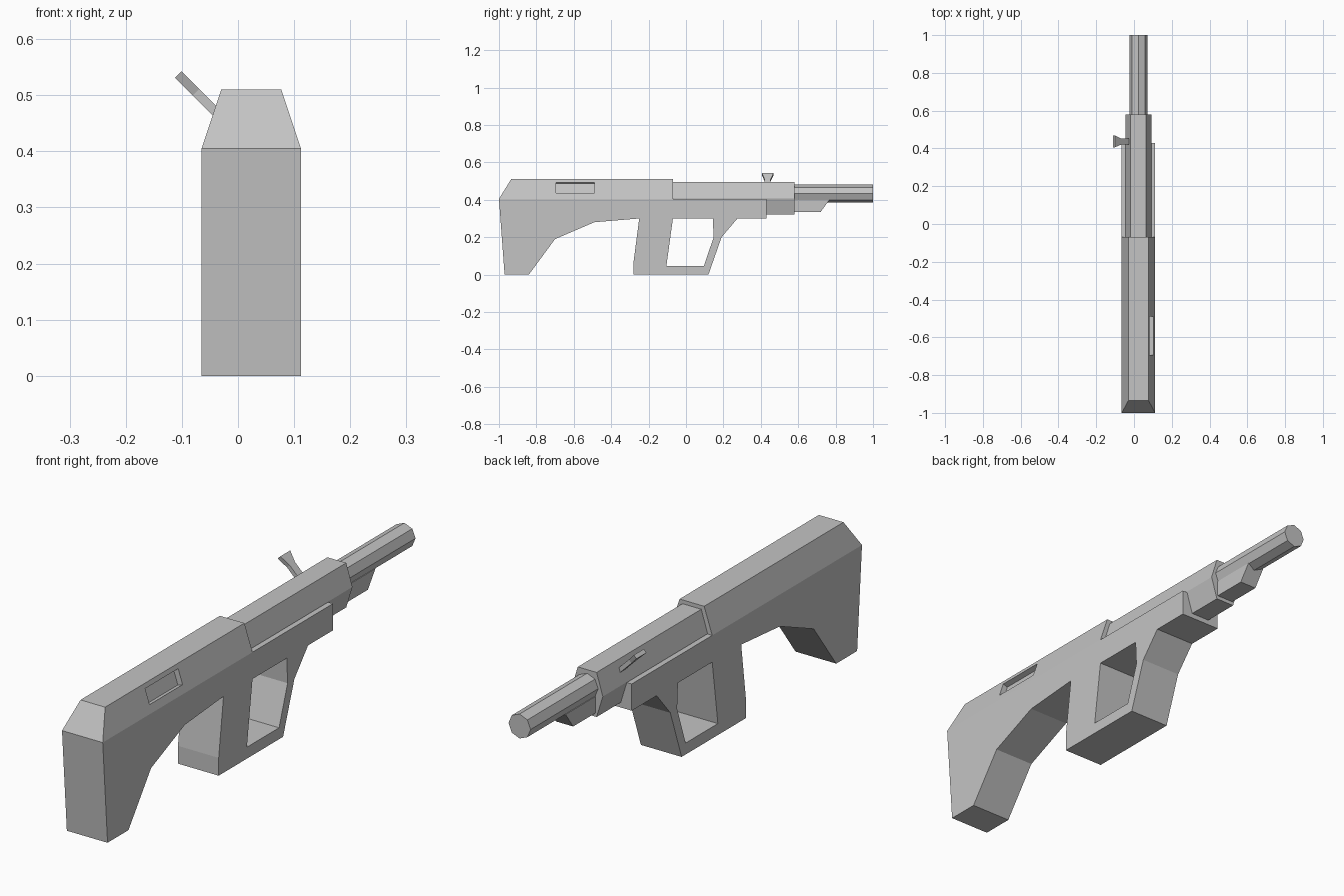
import bpy
import bmesh
import math
from mathutils import Matrix

cube = bpy.data.objects.get("Cube")
if cube:
    bpy.data.objects.remove(cube, do_unlink=True)

MID = 0.0235       # x of the centre plane
HALF = 0.0885      # half width of the body
SHOULDER = 0.405   # height where the roof starts to taper

grey = bpy.data.materials.new("matte grey")
grey.use_nodes = True
colour = (0.55, 0.55, 0.55, 1)
grey.diffuse_color = colour
grey.node_tree.nodes["Principled BSDF"].inputs["Base Color"].default_value = colour


def make_object(name, bm):
    bmesh.ops.recalc_face_normals(bm, faces=bm.faces)
    mesh = bpy.data.meshes.new(name)
    bm.to_mesh(mesh)
    bm.free()
    mesh.materials.append(grey)
    obj = bpy.data.objects.new(name, mesh)
    bpy.context.collection.objects.link(obj)
    return obj


def extrude(points, offset):
    """Closed solid from an outline swept along an offset."""
    bm = bmesh.new()
    face = bm.faces.new([bm.verts.new(p) for p in points])
    out = bmesh.ops.extrude_face_region(bm, geom=[face], use_keep_orig=True)
    verts = [g for g in out["geom"] if isinstance(g, bmesh.types.BMVert)]
    bmesh.ops.translate(bm, verts=verts, vec=offset)
    return bm


def side_prism(outline, half):
    return extrude([(MID - half, y, z) for y, z in outline], (2 * half, 0, 0))


def cut(target, cutter):
    cutter.hide_render = True
    mod = target.modifiers.new("cut", 'BOOLEAN')
    mod.operation = 'DIFFERENCE'
    mod.solver = 'EXACT'
    mod.object = cutter
    bpy.context.view_layer.objects.active = target
    bpy.ops.object.modifier_apply(modifier=mod.name)
    bpy.data.objects.remove(cutter, do_unlink=True)


# Body: stock, grip and guard in one side outline, with a tapered roof
body_outline = [
    (-1, SHOULDER), (-0.97, 0), (-0.84, 0), (-0.7, 0.19), (-0.49, 0.28),
    (-0.25, 0.3), (-0.28, 0.07), (-0.28, 0), (0.12, 0), (0.19, 0.2),
    (0.275, 0.3), (0.43, 0.3), (0.43, SHOULDER), (-0.07, SHOULDER),
    (-0.07, 0.51), (-0.935, 0.51)]
bm = side_prism(body_outline, HALF)
bmesh.ops.bisect_plane(bm, geom=bm.verts[:] + bm.edges[:] + bm.faces[:],
                       plane_co=(0, 0, SHOULDER), plane_no=(0, 0, 1), dist=1e-4)
for v in bm.verts:
    if v.co.z > SHOULDER + 0.01:
        v.co.x = MID + math.copysign(0.0535, v.co.x - MID)
body = make_object("body", bm)

# Opening inside the guard
opening = [(-0.07, 0.3), (0.143, 0.3), (0.148, 0.2), (0.095, 0.045), (-0.105, 0.045)]
cut(body, make_object("guard_opening", side_prism(opening, 0.2)))

# Shallow port sunk into the sloped side
bm = bmesh.new()
bmesh.ops.create_cube(bm, size=1)
tilt = Matrix.Rotation(-math.atan2(0.035, 0.105), 4, 'Y')
bmesh.ops.transform(bm, verts=bm.verts, matrix=Matrix.Translation((0.0925, -0.592, 0.464))
                    @ tilt @ Matrix.Diagonal((0.044, 0.205, 0.061, 1)))
cut(body, make_object("port_cutter", bm))

# Six-sided fore section
hexagon = [(-0.041, 0.0875), (0.041, 0.0875), (0.068, 0),
           (0.041, -0.0875), (-0.041, -0.0875), (-0.068, 0)]
make_object("fore_section", extrude(
    [(MID + x, -0.09, 0.4075 + z) for x, z in hexagon], (0, 0.67, 0)))

# Eight-sided barrel
ring = [math.tau * i / 8 for i in range(8)]
make_object("barrel", extrude(
    [(MID + 0.048 * math.cos(a), 0.56, 0.433 + 0.048 * math.sin(a)) for a in ring],
    (0, 0.44, 0)))

# Block under the barrel
make_object("barrel_support", side_prism(
    [(0.56, 0.4), (0.56, 0.335), (0.72, 0.335), (0.767, 0.4)], 0.037))

# Flared handle leaning out of the fore section
handle = [(-0.02, 0.42), (0.06, 0.42), (0.105, 0.406), (0.105, 0.468),
          (0.06, 0.453), (-0.02, 0.453)]
make_object("side_handle", extrude(
    [(-0.038 - 0.707 * d, y, 0.457 + 0.707 * d) for d, y in handle],
    (0.0115, 0, 0.0115)))
